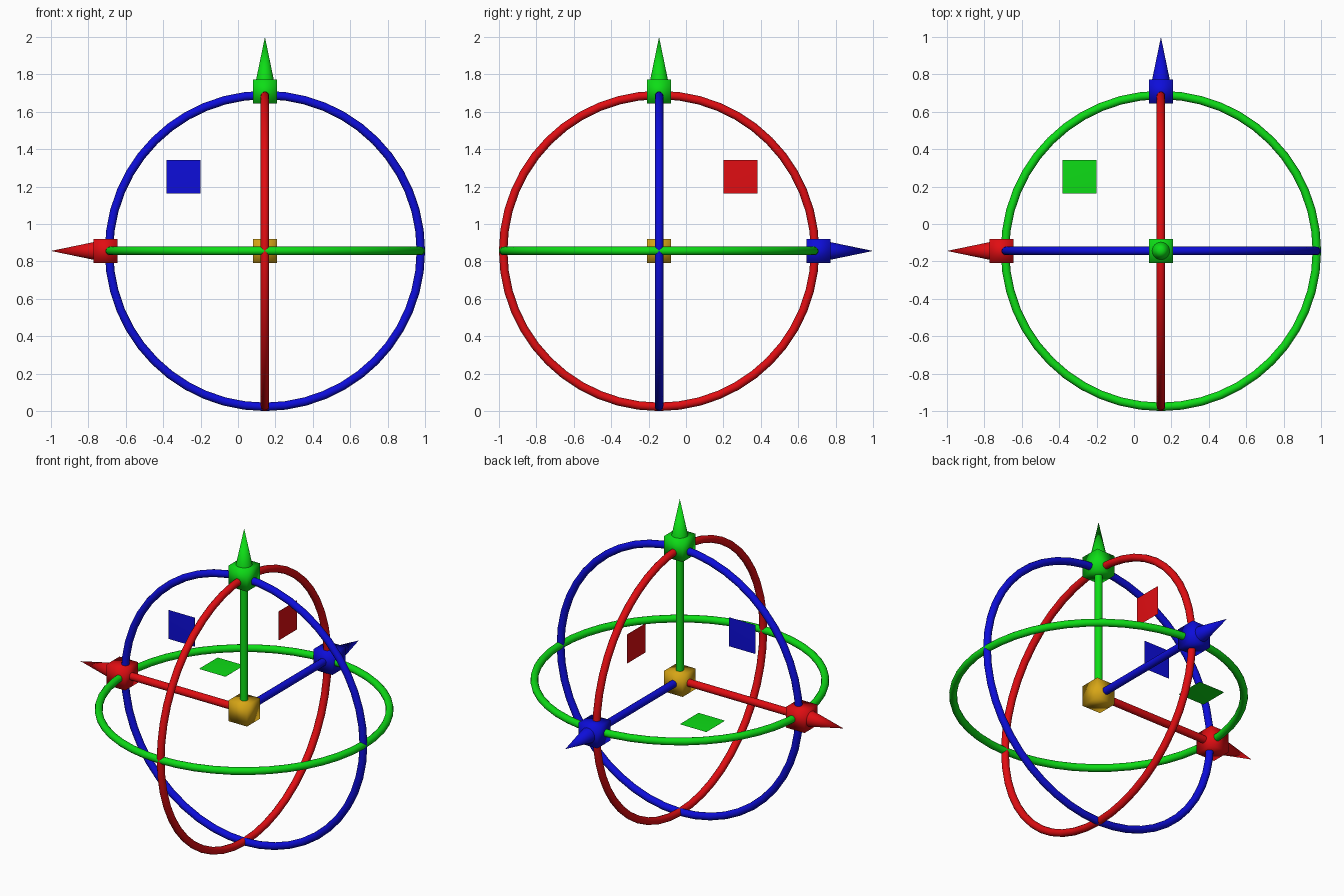
import bpy
import math
from mathutils import Vector

if "Cube" in bpy.data.objects:
    bpy.data.objects.remove(bpy.data.objects["Cube"])

C = Vector((0.144, -0.144, 0.856))   # common centre of the gizmo
RING_R, TUBE_R = 0.8335, 0.0225      # rings
END = 0.852                          # distance to the end cubes
CUBE = 0.13                          # cube edge
TIP = 1.144                          # distance to the arrow tips


def material(name, rgb):
    m = bpy.data.materials.new(name)
    m.diffuse_color = (*rgb, 1.0)
    m.use_nodes = True
    m.node_tree.nodes["Principled BSDF"].inputs["Base Color"].default_value = m.diffuse_color
    return m


RED = material("red", (0.75, 0.004, 0.006))
GREEN = material("green", (0.004, 0.72, 0.008))
BLUE = material("blue", (0.004, 0.004, 0.70))
GOLD = material("gold", (0.68, 0.38, 0.008))


def finish(name, mat, angle=None):
    ob = bpy.context.object
    ob.name = ob.data.name = name
    ob.data.materials.append(mat)
    if angle is None:
        bpy.ops.object.shade_smooth()
    else:
        bpy.ops.object.shade_smooth_by_angle(angle=math.radians(angle))
    return ob


def box(name, loc, size, mat):
    bpy.ops.mesh.primitive_cube_add(size=1, location=loc)
    ob = finish(name, mat)
    ob.scale = size


def axis_set(colour, mat, direction, plate_offset):
    """Shaft, end cube, arrow tip, ring and small plane handle of one axis."""
    d = Vector(direction)
    rot = d.to_track_quat('Z', 'Y').to_euler()

    # shaft
    bpy.ops.mesh.primitive_cylinder_add(vertices=16, radius=0.023, depth=END,
                                        location=C + d * END / 2, rotation=rot)
    finish(colour + "_shaft", mat, 40)

    # end cube
    box(colour + "_end_cube", C + d * END, (CUBE,) * 3, mat)

    # arrow tip
    base = END + CUBE / 2 - 0.005
    bpy.ops.mesh.primitive_cone_add(vertices=24, radius1=0.048, radius2=0,
                                    depth=TIP - base,
                                    location=C + d * (TIP + base) / 2, rotation=rot)
    finish(colour + "_arrow_tip", mat, 40)

    # rotation ring, in the plane square to the axis
    bpy.ops.mesh.primitive_torus_add(major_radius=RING_R, minor_radius=TUBE_R,
                                     major_segments=48, minor_segments=12,
                                     location=C, rotation=rot)
    finish(colour + "_ring", mat)

    # thin plane handle lying in the plane of the ring
    size = [0.004 if abs(v) > 0.5 else 0.181 for v in d]
    box(colour + "_plane_handle", C + Vector(plate_offset), size, mat)


# centre block
box("centre_cube", C, (CUBE,) * 3, GOLD)

# three coloured axes
axis_set("red", RED, (-1, 0, 0), (0, 0.436, 0.397))
axis_set("green", GREEN, (0, 0, 1), (-0.436, 0.397, 0))
axis_set("blue", BLUE, (0, 1, 0), (-0.436, 0, 0.397))
